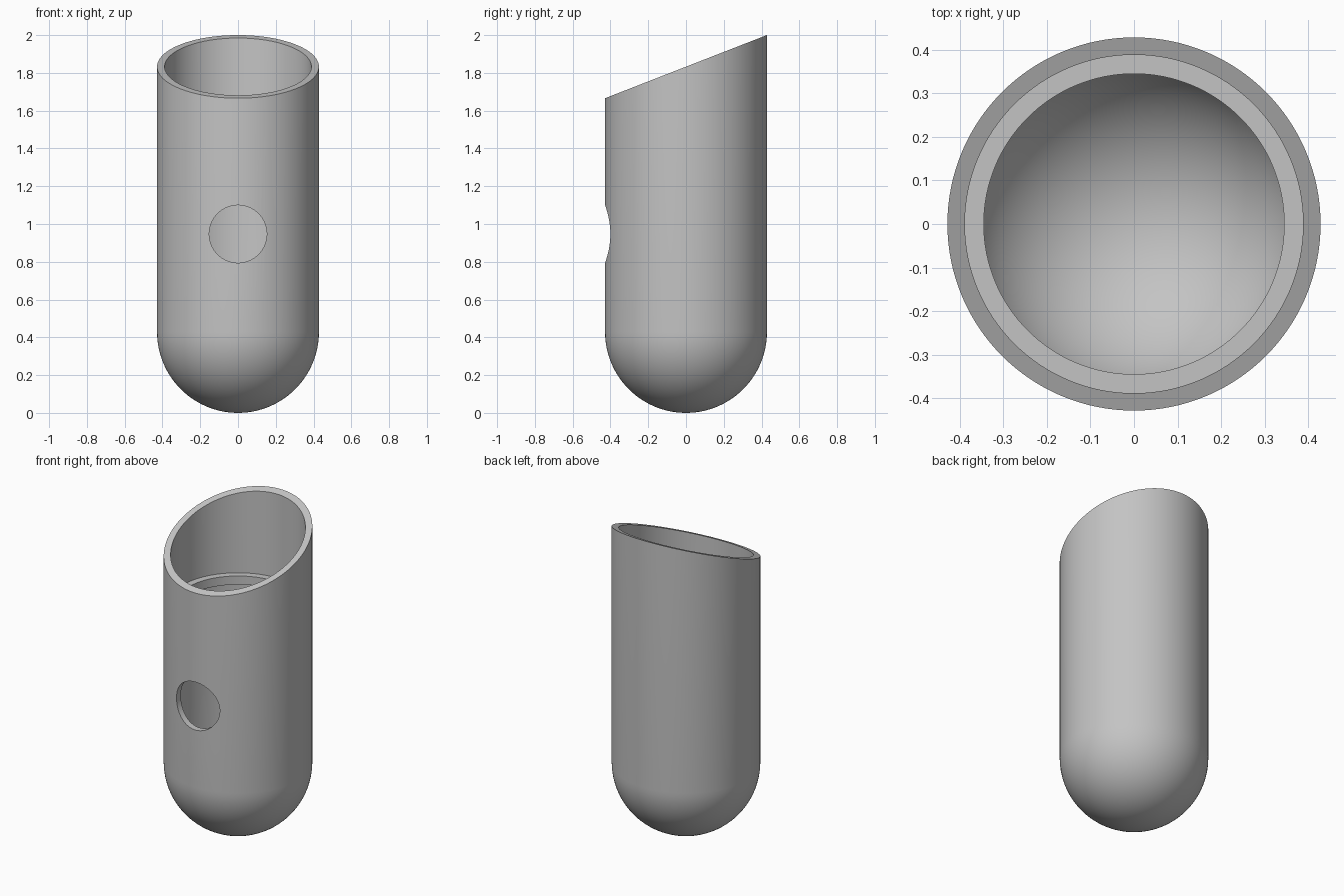
import bpy
import bmesh
import math

if "Cube" in bpy.data.objects:
    bpy.data.objects.remove(bpy.data.objects["Cube"], do_unlink=True)

OUTER, INNER, LIP = 0.4285, 0.3885, 0.345
BASE = OUTER               # height of the dome centre
MID_TOP, SLOPE = 1.833, 0.39
SEGMENTS, DOME_STEPS = 128, 24

grey = bpy.data.materials.new("plain grey")
grey.use_nodes = True
colour = (0.55, 0.55, 0.55, 1.0)
grey.diffuse_color = colour
grey.node_tree.nodes["Principled BSDF"].inputs["Base Color"].default_value = colour


def dome(radius):
    """Quarter arc from the pole up to the equator, as (radius, height)."""
    angles = [math.pi / 2 * i / DOME_STEPS for i in range(DOME_STEPS + 1)]
    return [(radius * math.sin(a), BASE - radius * math.cos(a)) for a in angles]


def lathe(name, profile):
    """Turn a profile of (radius, height) around the z axis."""
    bm = bmesh.new()
    verts = [bm.verts.new((r, 0, z)) for r, z in profile]
    edges = [bm.edges.new(pair) for pair in zip(verts, verts[1:])]
    bmesh.ops.spin(bm, geom=verts + edges, cent=(0, 0, 0), axis=(0, 0, 1),
                   angle=math.tau, steps=SEGMENTS, use_merge=True)
    bmesh.ops.remove_doubles(bm, verts=bm.verts, dist=0.0001)
    # Slanted mouth: tilt the two rim rings
    for v in bm.verts:
        if v.co.z > MID_TOP - 0.01:
            v.co.z = MID_TOP + SLOPE * v.co.y
    bmesh.ops.recalc_face_normals(bm, faces=bm.faces)
    mesh = bpy.data.meshes.new(name)
    bm.to_mesh(mesh)
    bm.free()
    obj = bpy.data.objects.new(name, mesh)
    bpy.context.collection.objects.link(obj)
    mesh.materials.append(grey)
    return obj


# Hollow round-bottomed tube with an inner ledge
outside = dome(OUTER) + [(OUTER, MID_TOP)]
inside = [(INNER, MID_TOP), (INNER, 1.45), (LIP, 1.45), (LIP, 1.395), (INNER, 1.395)]
tube = lathe("tube_body", outside + inside + dome(INNER)[::-1])

# Round hole through the front wall
bpy.ops.mesh.primitive_cylinder_add(vertices=96, radius=0.1525, depth=0.4,
                                    location=(0, -OUTER, 0.947),
                                    rotation=(math.pi / 2, 0, 0))
cutter = bpy.context.object
cutter.name = "hole_cutter"
cutter.hide_render = True
cutter.data.materials.append(grey)

bpy.ops.object.select_all(action='DESELECT')
tube.select_set(True)
bpy.context.view_layer.objects.active = tube
cut = tube.modifiers.new("front_hole", 'BOOLEAN')
cut.operation = 'DIFFERENCE'
cut.solver = 'EXACT'
cut.object = cutter
bpy.ops.object.modifier_apply(modifier=cut.name)
bpy.data.objects.remove(cutter, do_unlink=True)
bpy.ops.object.shade_smooth_by_angle(angle=math.radians(30))
